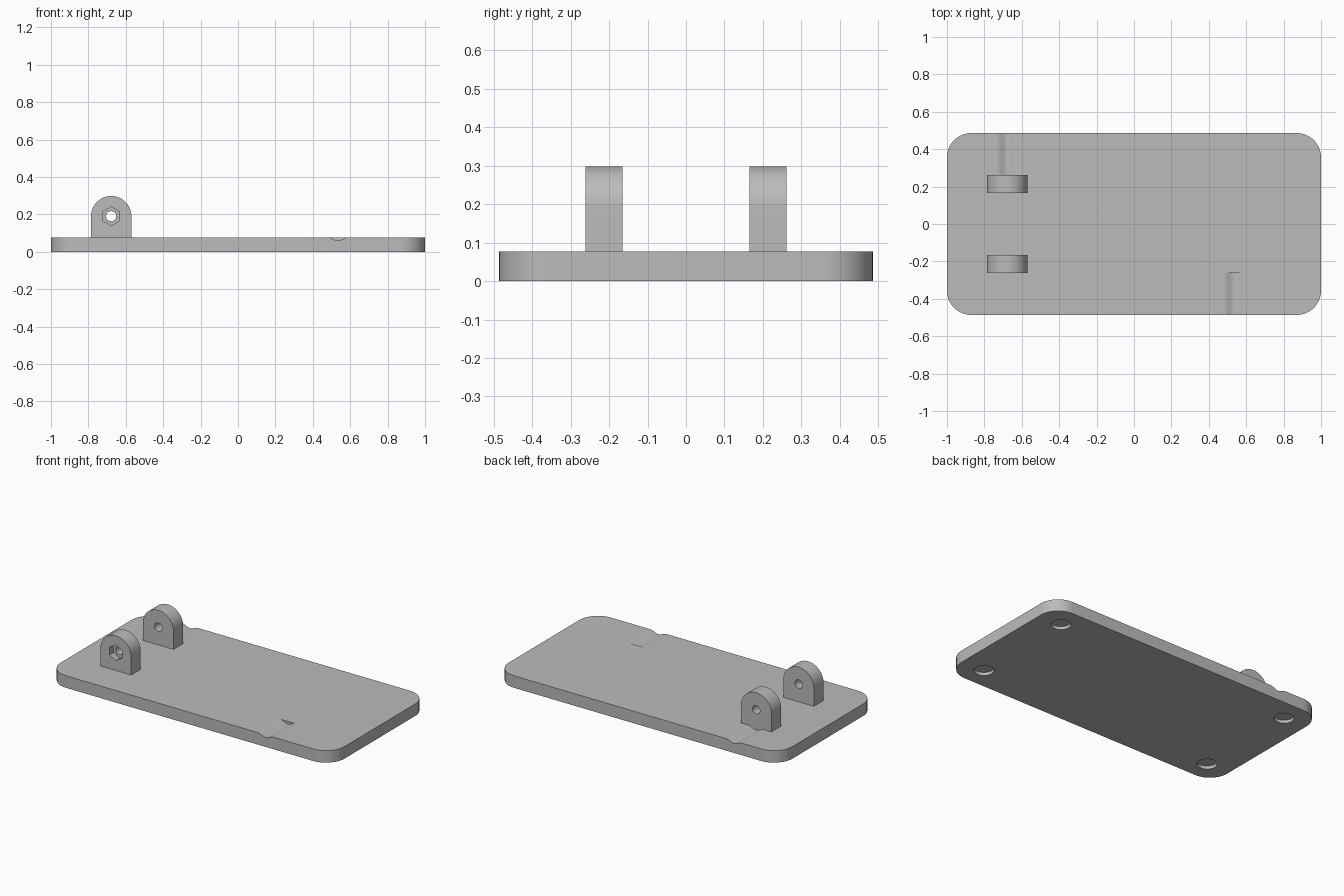
import bpy
import bmesh
from math import cos, sin, pi
from mathutils import Vector

cube = bpy.data.objects.get("Cube")
if cube:
    bpy.data.objects.remove(cube, do_unlink=True)

# Main dimensions
HALF_X, HALF_Y, THICK, CORNER = 1.0, 0.486, 0.077, 0.13
LUG_X, LUG_Z, LUG_R = -0.678, 0.19, 0.108
LUG_IN, LUG_OUT = 0.165, 0.262
BOLT_R, NUT_R, NUT_DEPTH = 0.027, 0.05, 0.04
GROOVE_HALF, GROOVE_DEPTH = 0.056, 0.017

grey = bpy.data.materials.new("plain grey")
grey.use_nodes = True
colour = (0.5, 0.5, 0.5, 1)
grey.diffuse_color = colour
grey.node_tree.nodes["Principled BSDF"].inputs["Base Color"].default_value = colour


def arc(cx, cy, r, start, end, steps):
    return [(cx + r * cos(start + (end - start) * i / steps),
             cy + r * sin(start + (end - start) * i / steps)) for i in range(steps + 1)]


def circle(cx, cy, r, sides, start=0):
    return arc(cx, cy, r, start, start + 2 * pi, sides)[:-1]


def prism(name, outline, low, high, along="Z"):
    """Extrude a 2D outline along Z, or an XZ outline along Y."""
    bm = bmesh.new()
    place = (lambda a, b: (a, b, low)) if along == "Z" else (lambda a, b: (a, low, b))
    face = bm.faces.new([bm.verts.new(place(a, b)) for a, b in outline])
    out = bmesh.ops.extrude_face_region(bm, geom=[face])
    shift = Vector((0, 0, high - low)) if along == "Z" else Vector((0, high - low, 0))
    moved = [v for v in out["geom"] if isinstance(v, bmesh.types.BMVert)]
    bmesh.ops.translate(bm, vec=shift, verts=moved)
    bmesh.ops.recalc_face_normals(bm, faces=bm.faces[:])
    mesh = bpy.data.meshes.new(name)
    bm.to_mesh(mesh)
    bm.free()
    mesh.materials.append(grey)
    obj = bpy.data.objects.new(name, mesh)
    bpy.context.collection.objects.link(obj)
    return obj


def activate(obj):
    bpy.ops.object.select_all(action="DESELECT")
    obj.select_set(True)
    bpy.context.view_layer.objects.active = obj


def cut(obj, cutter):
    cutter.hide_render = True
    activate(obj)
    mod = obj.modifiers.new("cut", "BOOLEAN")
    mod.operation, mod.solver, mod.object = "DIFFERENCE", "EXACT", cutter
    bpy.ops.object.modifier_apply(modifier=mod.name)
    bpy.data.objects.remove(cutter, do_unlink=True)


def smooth(obj):
    activate(obj)
    bpy.ops.object.shade_smooth_by_angle(angle=pi / 6)


# Base plate with rounded corners
outline = []
for i, (sx, sy) in enumerate([(1, 1), (-1, 1), (-1, -1), (1, -1)]):
    outline += arc(sx * (HALF_X - CORNER), sy * (HALF_Y - CORNER), CORNER,
                   i * pi / 2, (i + 1) * pi / 2, 16)
plate = prism("base_plate", outline, 0, THICK)

# Shallow round recesses underneath, one near each corner
for sx in (-1, 1):
    for sy in (-1, 1):
        cut(plate, prism("recess_cutter", circle(sx * 0.84, sy * 0.345, 0.058, 40), -0.05, 0.02))

# Soft-shouldered grooves running in from the front and back edges
for x, low, high in [(0.535, -0.6, -LUG_OUT), (LUG_X, LUG_OUT, 0.6)]:
    steps = 20
    dip = []
    for i in range(steps + 1):
        t = -1 + 2 * i / steps
        dip.append((x + t * GROOVE_HALF, THICK - GROOVE_DEPTH * (1 + cos(pi * t)) / 2))
    top = [(x + GROOVE_HALF, THICK + 0.05), (x - GROOVE_HALF, THICK + 0.05)]
    cut(plate, prism("groove_cutter", dip + top, low, high, "Y"))
smooth(plate)

# Pair of round-topped hinge lugs with bolt holes
lug_outline = arc(LUG_X, LUG_Z, LUG_R, 0, pi, 32) + [
    (LUG_X - LUG_R, THICK), (LUG_X + LUG_R, THICK)]
for name, low, high in [("front_lug", -LUG_OUT, -LUG_IN), ("back_lug", LUG_IN, LUG_OUT)]:
    lug = prism(name, lug_outline, low, high, "Y")
    cut(lug, prism("bolt_cutter", circle(LUG_X, LUG_Z, BOLT_R, 32), low - 0.1, high + 0.1, "Y"))
    if name == "front_lug":
        # Hexagonal nut pocket on the outer face
        cut(lug, prism("nut_cutter", circle(LUG_X, LUG_Z, NUT_R, 6, pi / 2),
                       low - 0.1, low + NUT_DEPTH, "Y"))
    smooth(lug)
